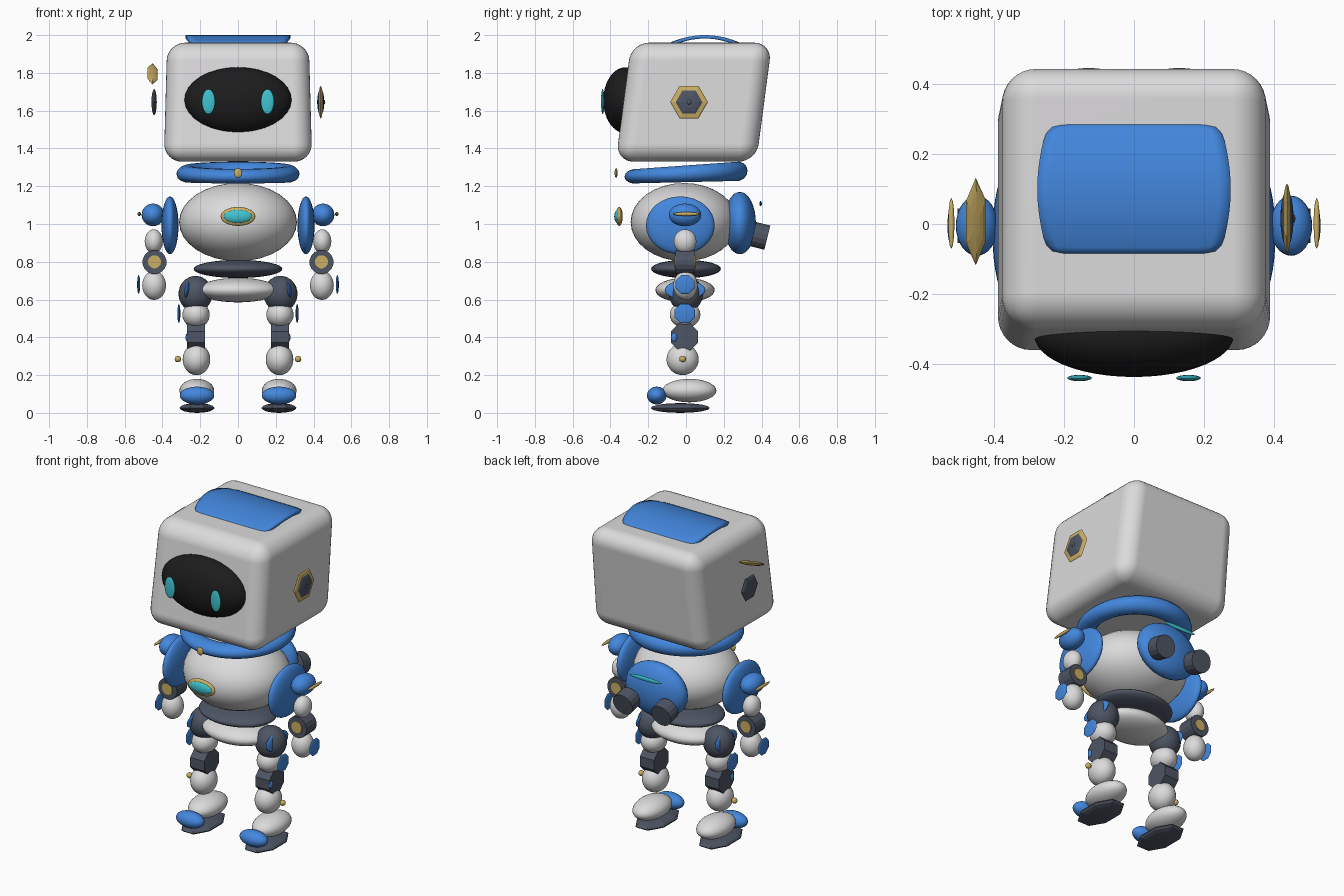
import bpy, bmesh
from math import pi, cos, radians
from mathutils import Matrix, Vector

if "Cube" in bpy.data.objects:
    bpy.data.objects.remove(bpy.data.objects["Cube"])


def material(name, rgb):
    m = bpy.data.materials.new(name)
    m.use_nodes = True
    m.diffuse_color = (*rgb, 1)
    m.node_tree.nodes["Principled BSDF"].inputs["Base Color"].default_value = (*rgb, 1)
    return m


WHITE = material("shell white", (0.72, 0.71, 0.72))
BLUE = material("panel blue", (0.055, 0.24, 0.72))
DARK = material("joint slate", (0.075, 0.09, 0.125))
BLACK = material("visor black", (0.012, 0.012, 0.013))
GOLD = material("trim gold", (0.6, 0.43, 0.13))
CYAN = material("light cyan", (0.05, 0.55, 0.64))

# Turns the z axis of a primitive onto the named axis
AXES = {"Z": Matrix(), "X": Matrix.Rotation(pi / 2, 4, "Y"), "Y": Matrix.Rotation(pi / 2, 4, "X")}


def finish(name, bm, mat, smooth=True):
    bmesh.ops.recalc_face_normals(bm, faces=bm.faces)
    mesh = bpy.data.meshes.new(name)
    for f in bm.faces:
        f.smooth = smooth
    bm.to_mesh(mesh)
    bm.free()
    mesh.materials.append(mat)
    ob = bpy.data.objects.new(name, mesh)
    bpy.context.collection.objects.link(ob)
    return ob


def ball(name, mat, centre, radii, sides=32, axis="Z", tilt=Matrix()):
    """Ellipsoid; few sides give a faceted lens around the axis."""
    spin = Matrix.Rotation(pi / 8 if sides == 8 else 0, 4, "Z")
    bm = bmesh.new()
    bmesh.ops.create_uvsphere(
        bm, u_segments=sides, v_segments=16 if sides > 8 else 8, radius=1,
        matrix=Matrix.Translation(centre) @ tilt @ Matrix.Diagonal((*radii, 1)) @ AXES[axis] @ spin)
    return finish(name, bm, mat, sides > 8)


def drum(name, mat, centre, radius, depth, sides, axis, tilt=Matrix()):
    bm = bmesh.new()
    bmesh.ops.create_cone(
        bm, cap_ends=True, segments=sides, radius1=radius, radius2=radius, depth=depth,
        matrix=Matrix.Translation(centre) @ tilt @ AXES[axis] @ Matrix.Rotation(pi / sides, 4, "Z"))
    return finish(name, bm, mat, False)


# Head: rounded box, narrower on top and leaning back
bm = bmesh.new()
bmesh.ops.create_cube(bm, size=1)
for v in bm.verts:
    top = v.co.z > 0
    v.co = Vector((v.co.x * (0.75 if top else 0.785), v.co.y * 0.745 + (0.083 if top else 0.0),
                   1.96 if top else 1.33))
head = finish("head", bm, WHITE)
bev = head.modifiers.new("rounding", "BEVEL")
bev.width, bev.segments = 0.095, 8
head.modifiers.new("normals", "WEIGHTED_NORMAL")

# Arched panel on the crown
bm = bmesh.new()
bmesh.ops.create_grid(bm, x_segments=16, y_segments=16, size=1)
for v in bm.verts:
    u, w = v.co.x, v.co.y
    half = (0.25 + 0.027 * cos(w * pi / 2)) * (1 - 0.08 * w ** 12)
    v.co = Vector((u * half, 0.1 + 0.19 * w * (1 - 0.04 * u ** 12), 2.0 - 0.042 * w * w))
panel = finish("crown_panel", bm, BLUE)
sol = panel.modifiers.new("thickness", "SOLIDIFY")
sol.thickness, sol.offset = 0.018, -1

# Face
ball("visor", BLACK, (0, -0.32, 1.655), (0.285, 0.118, 0.175), 48)
for s, side in ((1, "left"), (-1, "right")):
    ball(side + "_eye", CYAN, (s * 0.156, -0.441, 1.648), (0.035, 0.009, 0.066))

# Ears: a trimmed hexagon on one side, a bare one with a loose blade on the other
ball("left_ear_trim", GOLD, (0.438, 0.016, 1.645), (0.012, 0.1, 0.1), 6, "X")
ball("left_ear", DARK, (0.438, 0.016, 1.645), (0.019, 0.08, 0.08), 6, "X")
ball("left_ear_pin", DARK, (0.457, 0.016, 1.645), (0.005, 0.012, 0.012), 16)
ball("right_ear", DARK, (-0.444, 0.016, 1.645), (0.014, 0.08, 0.08), 6, "X")
blade_tilt = Matrix.Rotation(radians(24), 4, "X") @ Matrix.Rotation(radians(10), 4, "Y")
ball("right_ear_blade", GOLD, (-0.453, 0.007, 1.795), (0.032, 0.137, 0.013), 6, "Z", blade_tilt)

# Collar: ring that grows taller toward the back
bm = bmesh.new()
RING, TUBE = 48, 14
rows = []
for i in range(RING):
    turn = Matrix.Rotation(2 * pi * i / RING, 3, "Z")
    row = []
    for j in range(TUBE):
        p = Matrix.Rotation(2 * pi * j / TUBE, 3, "Y") @ Vector((1, 0, 0))
        q = turn @ Vector((0.27 + 0.056 * p.x, 0, 0))
        back = (q.y + 0.32) / 0.64
        low, high = 1.213 + 0.015 * back, 1.288 + 0.046 * back
        q.z = (low + high) / 2 + p.z * (high - low) / 2
        row.append(bm.verts.new(q))
    rows.append(row)
for i in range(RING):
    a, b = rows[i], rows[(i + 1) % RING]
    for j in range(TUBE):
        k = (j + 1) % TUBE
        bm.faces.new((a[j], b[j], b[k], a[k]))
finish("collar", bm, BLUE)
ball("collar_bead", GOLD, (0, -0.37, 1.27), (0.022, 0.008, 0.025), 16)

# Torso and pelvis
ball("torso", WHITE, (0, -0.01, 1.01), (0.312, 0.283, 0.207), 48)
ball("chest_badge_trim", GOLD, (0, -0.353, 1.04), (0.092, 0.018, 0.05))
ball("chest_badge", CYAN, (0, -0.36, 1.04), (0.076, 0.02, 0.036))
ball("waist", DARK, (0, 0, 0.762), (0.235, 0.185, 0.048))
ball("pelvis", WHITE, (0, -0.005, 0.65), (0.215, 0.157, 0.065))

# Backpack with two thrusters
ball("backpack", BLUE, (0, 0.285, 1.005), (0.205, 0.085, 0.165))
ball("backpack_light", CYAN, (0, 0.395, 1.108), (0.11, 0.007, 0.013))

for s, side in ((1, "left"), (-1, "right")):
    def part(name, mat, c, r, sides=32, axis="Z", tilt=Matrix()):
        return ball(side + "_" + name, mat, (s * c[0], c[1], c[2]), r, sides, axis, tilt)

    drum(side + "_thruster", DARK, (s * 0.13, 0.393, 0.937), 0.067, 0.077, 16, "Y",
         Matrix.Rotation(radians(-14), 4, "X"))

    # Arm
    part("shoulder_plate", BLUE, (0.36, -0.03, 0.993), (0.045, 0.182, 0.153))
    part("shoulder", BLUE, (0.45, -0.005, 1.048), (0.06, 0.086, 0.06))
    part("shoulder_fin", GOLD, (0.523, 0.002, 1.053), (0.009, 0.073, 0.01), 12)
    part("upper_arm", WHITE, (0.446, -0.005, 0.908), (0.048, 0.06, 0.064))
    drum(side + "_elbow", DARK, (s * 0.442, -0.005, 0.798), 0.064, 0.1, 16, "Y")
    drum(side + "_elbow_cap", GOLD, (s * 0.442, -0.005, 0.8), 0.035, 0.112, 16, "Y")
    part("forearm", WHITE, (0.444, -0.003, 0.675), (0.063, 0.064, 0.077))
    part("hand_plate", BLUE, (0.526, -0.005, 0.68), (0.008, 0.054, 0.054), 8, "X")

    # Leg
    part("hip", DARK, (0.225, 0, 0.63), (0.09, 0.09, 0.095))
    part("hip_plate", BLUE, (0.27, -0.005, 0.65), (0.014, 0.108, 0.052), 16, "X",
         Matrix.Rotation(radians(-s * 8), 4, "Y"))
    part("thigh", WHITE, (0.222, -0.005, 0.52), (0.072, 0.081, 0.07))
    part("thigh_plate", BLUE, (0.313, -0.007, 0.526), (0.008, 0.058, 0.055), 8, "X")
    drum(side + "_knee", DARK, (s * 0.222, -0.008, 0.402), 0.078, 0.096, 8, "X")
    part("knee_stud", BLUE, (0.266, -0.063, 0.4), (0.012, 0.017, 0.024), 16)
    part("shin", WHITE, (0.22, -0.018, 0.283), (0.073, 0.085, 0.083))
    part("shin_bead", GOLD, (0.318, -0.018, 0.285), (0.017, 0.017, 0.017), 16)
    part("foot", WHITE, (0.218, 0.018, 0.118), (0.092, 0.143, 0.062))
    part("toe", BLUE, (0.217, -0.155, 0.092), (0.091, 0.052, 0.047))
    part("sole", DARK, (0.217, -0.03, 0.026), (0.1, 0.17, 0.026), 8)
